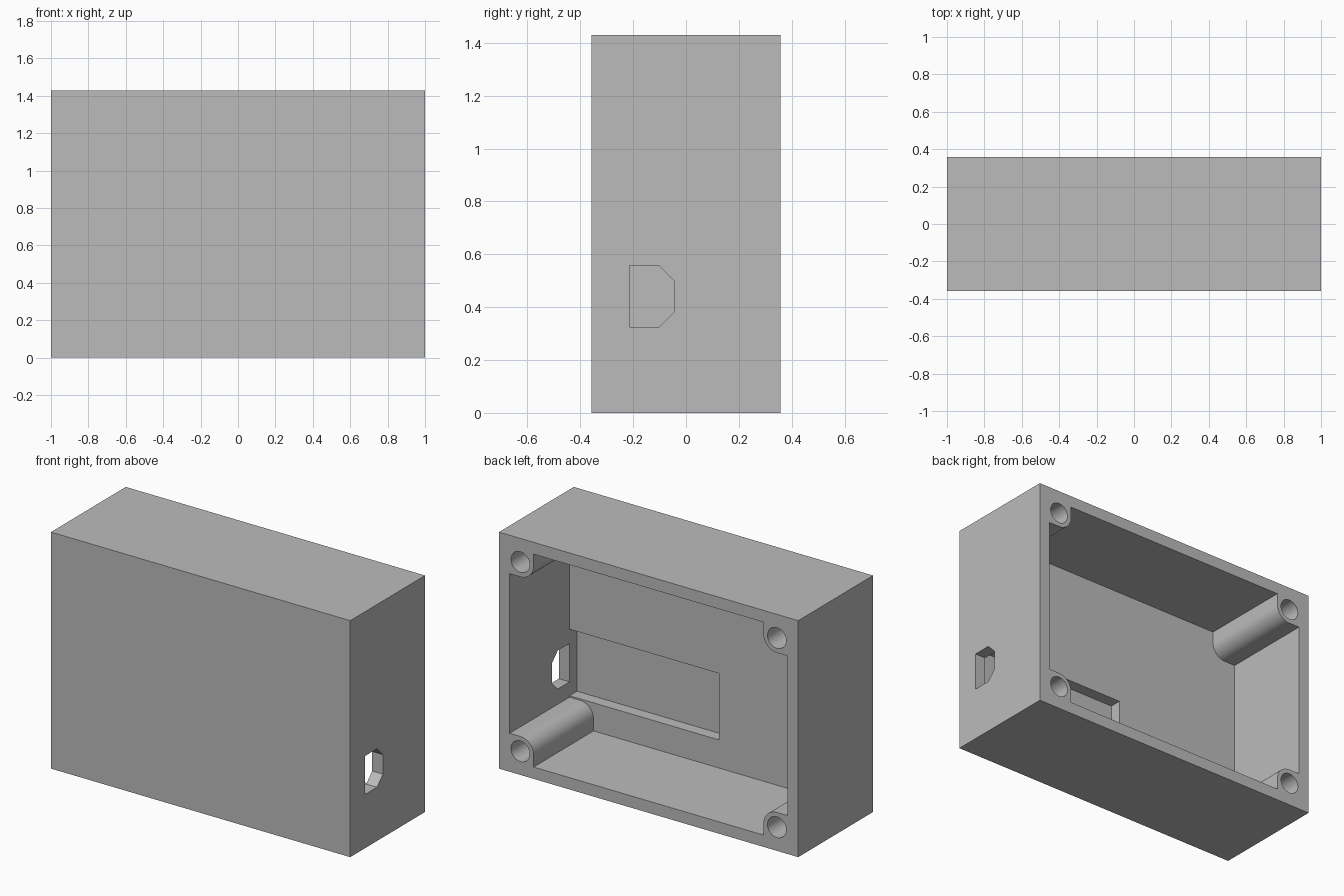
import bpy
import bmesh
import math
from mathutils import Vector

cube = bpy.data.objects.get("Cube")
if cube:
    bpy.data.objects.remove(cube, do_unlink=True)

U = 1 / 28                      # one design unit
W, D, H = 56 * U, 20 * U, 40 * U
BACK = D / 2
FLOOR = -D / 2 + 4 * U          # inner face of the front panel
WALL = 2 * U
POST = 4 * U                    # screw centre distance from the outer walls
POST_R = 2.5 * U
HOLE_R = 1.75 * U
MID = H / 2

grey = bpy.data.materials.new("light_grey_plastic")
grey.use_nodes = True
grey.diffuse_color = (0.5, 0.5, 0.5, 1)
grey.node_tree.nodes["Principled BSDF"].inputs["Base Color"].default_value = (0.5, 0.5, 0.5, 1)


def prism(name, points, offset):
    """Extrude a closed outline of 3D points along an offset."""
    bm = bmesh.new()
    face = bm.faces.new([bm.verts.new(p) for p in points])
    result = bmesh.ops.extrude_face_region(bm, geom=[face], use_keep_orig=True)
    verts = [v for v in result["geom"] if isinstance(v, bmesh.types.BMVert)]
    bmesh.ops.translate(bm, verts=verts, vec=Vector(offset))
    bmesh.ops.recalc_face_normals(bm, faces=bm.faces)
    mesh = bpy.data.meshes.new(name)
    bm.to_mesh(mesh)
    bm.free()
    mesh.materials.append(grey)
    obj = bpy.data.objects.new(name, mesh)
    bpy.context.collection.objects.link(obj)
    return obj


def block(name, x0, x1, y0, y1, z0, z1):
    outline = [(x0, y0, z0), (x1, y0, z0), (x1, y0, z1), (x0, y0, z1)]
    return prism(name, outline, (0, y1 - y0, 0))


# Outer shell
case = block("enclosure_case", -W / 2, W / 2, -D / 2, D / 2, 0, H)
cutters = []

# Open cavity, whose outline leaves a rounded screw post in each corner
hx, hz = W / 2 - WALL, H / 2 - WALL
px, pz = W / 2 - POST, H / 2 - POST
corner = [(hx, pz - POST_R)]
for i in range(13):
    a = math.pi / 2 * i / 12
    corner.append((px - POST_R * math.sin(a), pz - POST_R * math.cos(a)))
corner.append((px - POST_R, hz))
outline = []
for sx, sz in ((1, 1), (-1, 1), (-1, -1), (1, -1)):
    for x, z in corner[::sx * sz]:
        outline.append((sx * x, FLOOR, MID + sz * z))
cutters.append(prism("cavity_cutter", outline, (0, BACK + 0.1 - FLOOR, 0)))

# Shallow pocket in the inside of the front panel
cutters.append(block("pocket_cutter", -2 * U, hx, FLOOR - 2 * U, FLOOR + U,
                     6.75 * U, 18 * U))

# Chamfered port through the left wall
y0, y1, z0, z1, c = FLOOR, -0.045, 0.325, 0.557, 0.057
port = [(y0, z0), (y1 - c, z0), (y1, z0 + c), (y1, z1 - c), (y1 - c, z1), (y0, z1)]
cutters.append(prism("port_cutter", [(hx - 0.05, y, z) for y, z in port], (0.2, 0, 0)))

# Blind screw holes in the posts
for sx in (-1, 1):
    for sz in (-1, 1):
        ring = []
        for i in range(40):
            a = math.tau * i / 40
            ring.append((sx * px + HOLE_R * math.cos(a), BACK - 14 * U,
                         MID + sz * pz + HOLE_R * math.sin(a)))
        cutters.append(prism("screw_hole_cutter", ring, (0, 14 * U + 0.1, 0)))

# Cut everything out of the shell
bpy.ops.object.select_all(action="DESELECT")
bpy.context.view_layer.objects.active = case
case.select_set(True)
for cutter in cutters:
    cutter.hide_render = True
    mod = case.modifiers.new(cutter.name, "BOOLEAN")
    mod.operation = "DIFFERENCE"
    mod.solver = "EXACT"
    mod.object = cutter
    bpy.ops.object.modifier_apply(modifier=mod.name)
    bpy.data.objects.remove(cutter, do_unlink=True)

bpy.ops.object.shade_smooth_by_angle(angle=math.radians(30))
